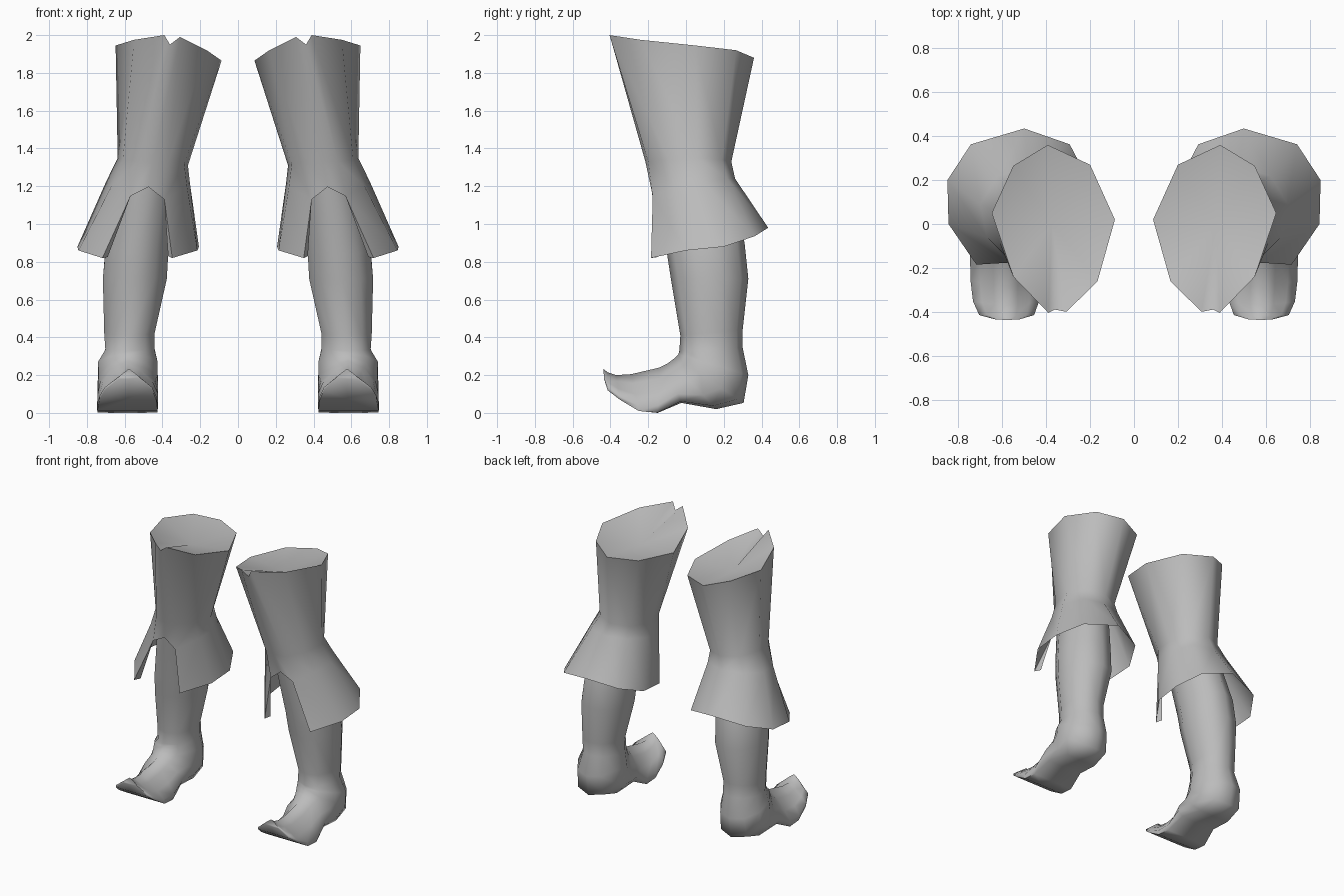
import bpy, bmesh, math

if "Cube" in bpy.data.objects:
    bpy.data.objects.remove(bpy.data.objects["Cube"])

grey = bpy.data.materials.new("plain grey")
grey.diffuse_color = (0.5, 0.5, 0.5, 1)
grey.use_nodes = True
grey.node_tree.nodes["Principled BSDF"].inputs["Base Color"].default_value = grey.diffuse_color


def finish(name, bm, angle):
    """Turn a bmesh into a smooth-shaded object mirrored to the other side."""
    bmesh.ops.recalc_face_normals(bm, faces=bm.faces)
    me = bpy.data.meshes.new(name)
    bm.to_mesh(me)
    bm.free()
    me.materials.append(grey)
    ob = bpy.data.objects.new(name, me)
    bpy.context.collection.objects.link(ob)
    bpy.ops.object.select_all(action='DESELECT')
    ob.select_set(True)
    bpy.context.view_layer.objects.active = ob
    bpy.ops.object.shade_smooth_by_angle(angle=math.radians(angle))
    mirror = ob.modifiers.new("other side", 'MIRROR')
    mirror.use_mirror_merge = False


def loft(name, rings, cap_end=False, angle=80):
    """Skin a list of equal-length rings; gaps (None) are left open."""
    bm = bmesh.new()
    rows = [[bm.verts.new(p) if p else None for p in r] for r in rings]
    n = len(rows[0])
    for a, b in zip(rows, rows[1:]):
        for i in range(n):
            quad = (a[i], a[(i + 1) % n], b[(i + 1) % n], b[i])
            if None not in quad:
                bm.faces.new(quad)
    if cap_end:
        bm.faces.new(rows[-1])
    finish(name, bm, angle)


# Flared breeches: ten columns, starting at the front notch and going round the outside
rim = [(.36, -.39, 1.95), (.39, -.405, 2.0), (.55, -.24, 1.975), (.648, .05, 1.945),
       (.55, .265, 1.92), (.393, .36, 1.88), (.2, .27, 1.87), (.087, .02, 1.865),
       (.166, -.26, 1.92), (.307, -.40, 1.99)]
knee = [(.45, -.215, 1.33), (.53, -.20, 1.33), (.61, -.09, 1.34), (.637, .06, 1.35),
        (.57, .19, 1.34), (.45, .24, 1.33), (.33, .19, 1.32), (.265, .06, 1.31),
        (.285, -.09, 1.32), (.37, -.20, 1.33)]
slit = [(.474, -.18, 1.196), (.569, -.176, 1.148), (.67, -.06, 1.20), (.70, .09, 1.22),
        (.62, .22, 1.24), (.48, .26, 1.24), (.33, .22, 1.24), (.255, .09, 1.22),
        (.27, -.07, 1.20), (.39, -.176, 1.13)]
hem = [None, (.718, -.185, .82), (.845, 0, .86), (.85, .2, .88),
       (.743, .363, .935), (.50, .435, .98), (.293, .363, .935), (.207, .2, .88),
       (.215, 0, .86), (.348, -.185, .82)]
loft("breeches", [rim, knee, slit, hem])

# Shallow dished top that closes the breeches
bm = bmesh.new()
ring = [bm.verts.new(p) for p in rim]
hub = bm.verts.new((.375, 0, 1.84))
for i in range(len(ring)):
    bm.faces.new((ring[i], ring[(i + 1) % len(ring)], hub))
finish("breeches_top", bm, 180)

# Turned-in edges beside the front slit
for name, col, inner in (("outer_slit_facing", 1, (.69, -.15, .825)),
                         ("inner_slit_facing", 9, (.37, -.15, .83))):
    bm = bmesh.new()
    bm.faces.new([bm.verts.new(p) for p in (slit[col], hem[col], inner)])
    finish(name, bm, 30)

# Leg and curled boot: front point, back point, centre x, half width, foot shape amount
stations = [
    ((-.165, 1.22), (.235, 1.24), .48, .15, 0),
    ((-.10, .84), (.31, .90), .535, .175, 0),
    ((-.08, .71), (.33, .71), .546, .178, 0),
    ((-.03, .41), (.30, .44), .575, .140, 0),
    ((-.035, .33), (.30, .345), .572, .137, 0),
    ((-.04, .31), (.33, .20), .583, .165, 0),
    ((-.06, .29), (.305, .053), .583, .168, .1),
    ((-.08, .275), (.16, .02), .583, .165, .3),
    ((-.10, .26), (-.025, .053), .583, .163, .6),
    ((-.14, .24), (-.15, .0), .585, .162, .95),
    ((-.29, .205), (-.25, .01), .585, .160, 1),
    ((-.37, .20), (-.35, .07), .583, .150, 1),
    ((-.415, .215), (-.415, .12), .58, .125, 1),
    ((-.437, .233), (-.434, .18), .577, .055, 1)]
round_side = [(.588, .095), (.951, .345), (.951, .655), (.588, .905)]
foot_side = [(.35, .25), (.72, .55), (1.0, .84), (1.0, 1.0)]


def section(front, back, cx, hw, foot):
    half = [(a + (c - a) * foot, b + (d - b) * foot)
            for (a, b), (c, d) in zip(round_side, foot_side)]
    outline = [(0, 0)] + half + [(0, 1)] + [(-s, f) for s, f in reversed(half)]
    return [(cx + hw * s, front[0] + (back[0] - front[0]) * f,
             front[1] + (back[1] - front[1]) * f) for s, f in outline]


loft("leg_and_boot", [section(*s) for s in stations], cap_end=True, angle=75)
